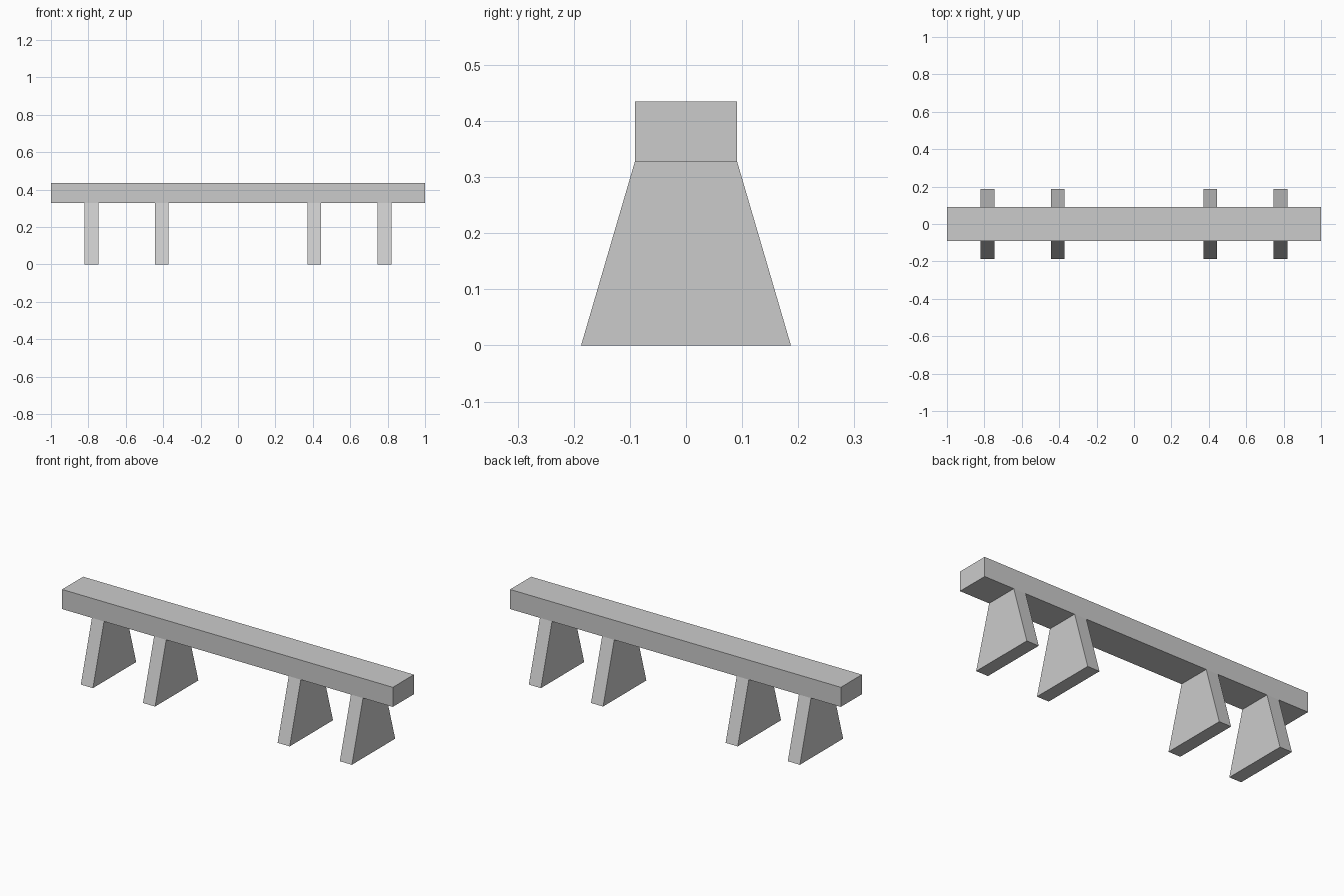
import bpy
import bmesh

if "Cube" in bpy.data.objects:
    bpy.data.objects.remove(bpy.data.objects["Cube"])

BEAM_HALF_Y = 0.091
SEAM_Z = 0.328
TOP_Z = 0.435
FOOT_HALF_Y = 0.187
LEG_WIDTH = 0.073


def tapered_block(name, x, width, z0, z1, half_y0, half_y1):
    """Block centred on x whose depth changes from half_y0 (bottom) to half_y1 (top)."""
    bm = bmesh.new()
    bmesh.ops.create_cube(bm, size=2)
    for v in bm.verts:
        top = v.co.z > 0
        v.co.x *= width / 2
        v.co.y *= half_y1 if top else half_y0
        v.co.z = z1 if top else z0
    mesh = bpy.data.meshes.new(name)
    bm.to_mesh(mesh)
    bm.free()
    obj = bpy.data.objects.new(name, mesh)
    obj.location.x = x
    bpy.context.collection.objects.link(obj)
    return obj


# Long beam on top
tapered_block("beam", 0, 2.0, SEAM_Z, TOP_Z, BEAM_HALF_Y, BEAM_HALF_Y)

# Two pairs of flared legs, mirrored left and right
for side, sign in (("left", -1), ("right", 1)):
    for place, x in (("inner", 0.407), ("outer", 0.783)):
        tapered_block(f"{side}_{place}_leg", sign * x, LEG_WIDTH,
                      0, SEAM_Z, FOOT_HALF_Y, BEAM_HALF_Y)
